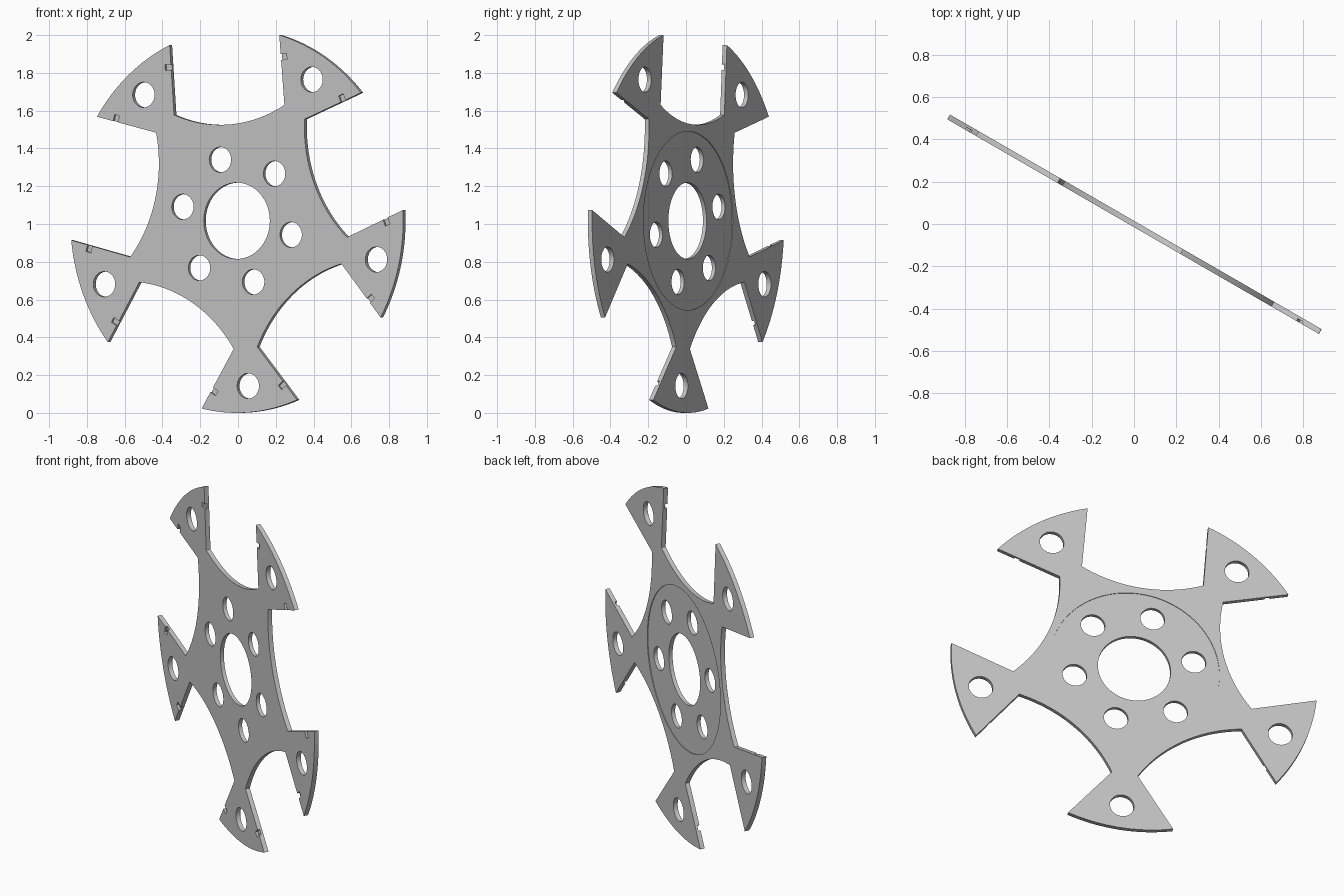
import bpy, bmesh, math
from mathutils import Matrix, Vector

if "Cube" in bpy.data.objects:
    bpy.data.objects.remove(bpy.data.objects["Cube"])

R, T = 1.017, 0.026            # outer radius, plate thickness
LOBES, FIRST = 5, math.radians(-85.5)
TIP_HALF, NECK_HALF, NECK_R = math.radians(16.7), math.radians(6.1), 0.679
ARC_MIN = 0.512                # closest point of the scallops to the centre


def polar(r, a, c=(0, 0)):
    return (c[0] + r * math.cos(a), c[1] + r * math.sin(a))


def circle(c, r, n=48):
    return [polar(r, 2 * math.pi * i / n, c) for i in range(n)]


def outline():
    pts, step = [], 2 * math.pi / LOBES
    half = step / 2 - NECK_HALF
    chord, dist = NECK_R * math.sin(half), NECK_R * math.cos(half)
    sag = dist - ARC_MIN
    rad = (chord ** 2 + sag ** 2) / (2 * sag)
    sweep = math.asin(chord / rad)
    for k in range(LOBES):
        a = FIRST + k * step
        # neck corner, then the curved outer rim
        pts.append(polar(NECK_R, a - NECK_HALF))
        pts += [polar(R, a - TIP_HALF + 2 * TIP_HALF * i / 16) for i in range(17)]
        pts.append(polar(NECK_R, a + NECK_HALF))
        # scallop to the next lobe
        mid = a + step / 2
        c = polar(ARC_MIN + rad, mid)
        pts += [polar(rad, mid + math.pi + sweep - 2 * sweep * i / 28, c) for i in range(1, 28)]
    return pts


def add_object(name, bm):
    me = bpy.data.meshes.new(name)
    bm.to_mesh(me)
    bm.free()
    ob = bpy.data.objects.new(name, me)
    bpy.context.collection.objects.link(ob)
    return ob


# Flat plate with its round holes
loops = [outline(), circle((0, 0), 0.202, 80)]
loops += [circle(polar(0.877, FIRST + k * 2 * math.pi / LOBES), 0.067) for k in range(LOBES)]
loops += [circle(polar(0.339, math.radians(47.4 + 60 * k)), 0.067) for k in range(6)]
cu = bpy.data.curves.new("plate_profile", 'CURVE')
cu.dimensions, cu.fill_mode, cu.extrude = '2D', 'BOTH', T / 2
for loop in loops:
    sp = cu.splines.new('POLY')
    sp.points.add(len(loop) - 1)
    for p, (x, y) in zip(sp.points, loop):
        p.co = (x, y, 0, 1)
    sp.use_cyclic_u = True
profile = bpy.data.objects.new("plate_profile", cu)
bpy.context.collection.objects.link(profile)
dg = bpy.context.evaluated_depsgraph_get()
bm = bmesh.new()
bm.from_mesh(bpy.data.meshes.new_from_object(profile.evaluated_get(dg)))
bpy.data.objects.remove(profile)
bmesh.ops.remove_doubles(bm, verts=bm.verts, dist=1e-5)
bmesh.ops.recalc_face_normals(bm, faces=bm.faces)
plate = add_object("rotor_plate", bm)

# Shallow round recess on the back
bm = bmesh.new()
bmesh.ops.create_cone(bm, cap_ends=True, segments=96, radius1=0.473, radius2=0.473, depth=0.04,
                      matrix=Matrix.Translation((0, 0, -T / 2 + 0.004 - 0.02)))
# Small blind notches in both flanks of every lobe, on the front
for k in range(LOBES):
    a = FIRST + k * 2 * math.pi / LOBES
    for s in (-1, 1):
        inner = Vector(polar(NECK_R, a + s * NECK_HALF))
        tip = Vector(polar(R, a + s * TIP_HALF))
        pos = inner.lerp(tip, 0.685)
        d = tip - inner
        bmesh.ops.create_cube(bm, size=1, matrix=Matrix.Translation((pos.x, pos.y, 0.02))
                              @ Matrix.Rotation(math.atan2(d.y, d.x), 4, 'Z')
                              @ Matrix.Diagonal((0.03, 0.072, 0.04, 1)))
cutter = add_object("recess_and_notch_cutter", bm)
cutter.hide_render = True

mod = plate.modifiers.new("cuts", 'BOOLEAN')
mod.operation, mod.solver, mod.object = 'DIFFERENCE', 'EXACT', cutter
dg = bpy.context.evaluated_depsgraph_get()
plate.data = bpy.data.meshes.new_from_object(plate.evaluated_get(dg))
plate.modifiers.clear()
bpy.data.objects.remove(cutter)

# Stand it upright, turned 30 degrees about the vertical
c, s = math.cos(math.pi / 6), math.sin(math.pi / 6)
plate.data.transform(Matrix(((c, 0, -s, 0), (-s, 0, -c, 0), (0, 1, 0, R), (0, 0, 0, 1))))

mat = bpy.data.materials.new("light_grey_metal")
mat.diffuse_color = (0.55, 0.55, 0.55, 1)
mat.use_nodes = True
mat.node_tree.nodes["Principled BSDF"].inputs["Base Color"].default_value = mat.diffuse_color
plate.data.materials.clear()
plate.data.materials.append(mat)
bpy.context.view_layer.objects.active = plate
plate.select_set(True)
bpy.ops.object.shade_smooth_by_angle(angle=math.radians(25))
